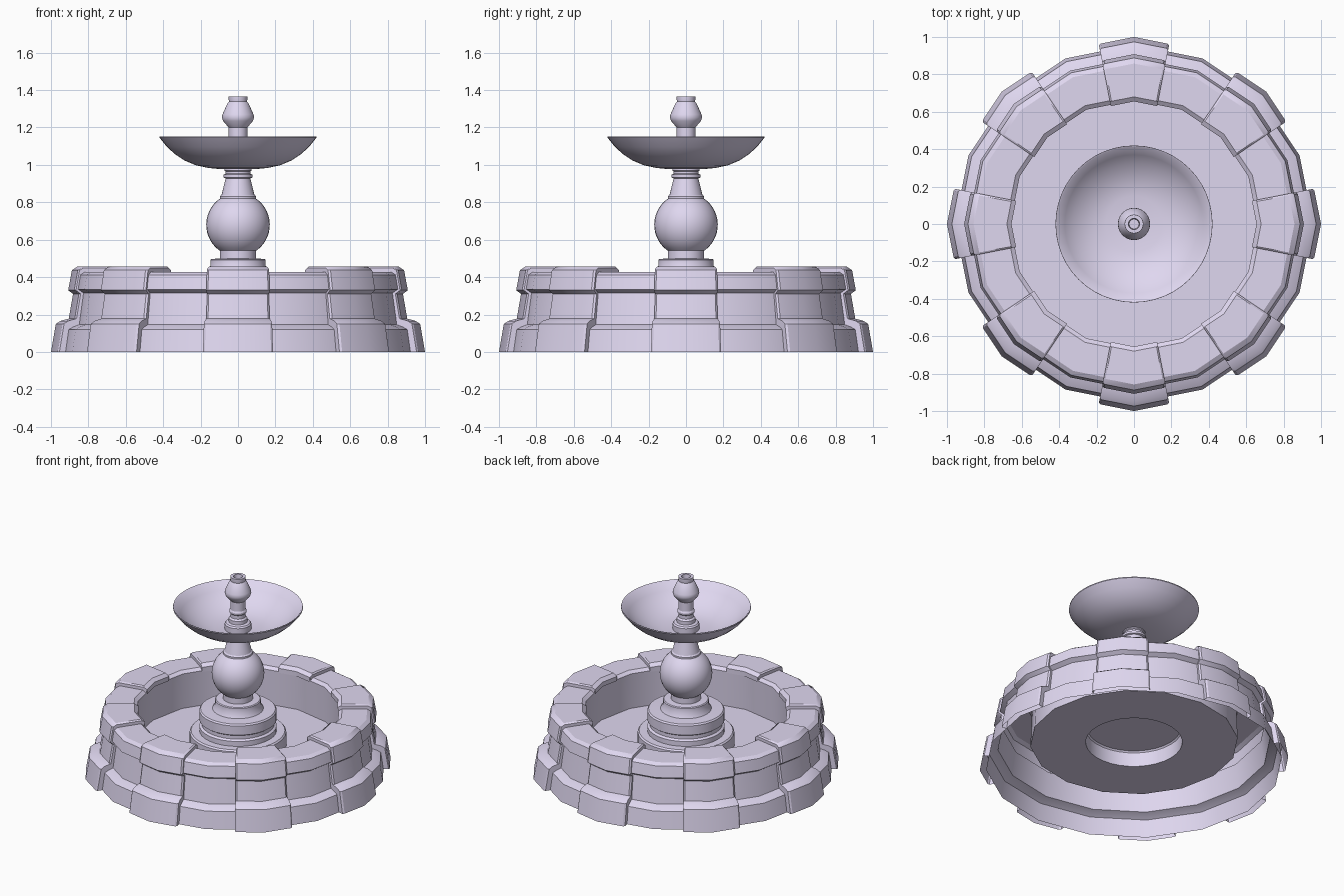
import bpy, bmesh
from math import sin, cos, pi, radians

stone = bpy.data.materials.new("lilac_stone")
stone.diffuse_color = (0.74, 0.68, 0.87, 1)


def finish(name, bm, smooth_angle):
    bmesh.ops.remove_doubles(bm, verts=bm.verts, dist=0.0002)
    me = bpy.data.meshes.new(name)
    bm.to_mesh(me)
    bm.free()
    me.materials.append(stone)
    ob = bpy.data.objects.new(name, me)
    bpy.context.collection.objects.link(ob)
    bpy.ops.object.select_all(action='DESELECT')
    ob.select_set(True)
    bpy.context.view_layer.objects.active = ob
    bpy.ops.object.shade_smooth_by_angle(angle=radians(smooth_angle))
    return ob


def bridge(bm, columns, closed):
    """Bridge equal-length (r, z) profiles placed at increasing angles."""
    cols = [[bm.verts.new((r * cos(a), r * sin(a), z)) for r, z in prof]
            for a, prof in columns]
    for c, d in zip(cols, cols[1:] + (cols[:1] if closed else [])):
        for j in range(len(c) - 1):
            bm.faces.new((c[j], d[j], d[j + 1], c[j + 1]))


def lathe(name, profile, segments=32, smooth_angle=30):
    bm = bmesh.new()
    bridge(bm, [(2 * pi * i / segments, profile) for i in range(segments)], True)
    return finish(name, bm, smooth_angle)


# Continuous sixteen-sided basin wall, running in to the basin floor
wall = [(0.958, 0), (0.94, 0.12), (0.915, 0.134), (0.882, 0.146), (0.858, 0.315),
        (0.888, 0.335), (0.875, 0.412), (0.85, 0.428), (0.685, 0.428),
        (0.662, 0.41), (0.672, 0.16), (0.5, 0.16)]
lathe("basin_wall", wall, 16)

# Eight raised piers wrapped over the wall, with narrow bevelled sides
pier = [(1.0, 0), (0.974, 0.15), (0.95, 0.166), (0.905, 0.178), (0.882, 0.31),
        (0.908, 0.33), (0.888, 0.437), (0.858, 0.457), (0.68, 0.457),
        (0.655, 0.437), (0.655, 0.405)]
edge = [(r - 0.008 if z < 0.44 and r > 0.7 else r, z - 0.008 if z > 0.44 else z)
        for r, z in pier]
half, inset = radians(11.1), radians(10.4)


def flat(profile, angle):
    # keep points on the straight side of the sixteen-gon
    k = cos(pi / 16) / cos(pi / 16 - angle)
    return [(r * k, z) for r, z in profile]


bm = bmesh.new()
for i in range(8):
    a = i * pi / 4
    under = flat(wall[:-1], half)
    side, face = flat(edge, half), flat(pier, inset)
    bridge(bm, [(a - half, under), (a - half, side), (a - inset, face), (a, pier),
                (a + inset, face), (a + half, side), (a + half, under[:])], False)
    # drop the inner strips that would run down to the floor
bad = [v for v in bm.verts if abs(v.co.z - 0.16) < 1e-4 and v.co.xy.length < 0.7]
bmesh.ops.delete(bm, geom=bad, context='VERTS')
finish("basin_piers", bm, 30)

# Raised round plinth on the floor, open underneath
lathe("basin_floor", [(0.5, 0.16), (0.312, 0.16), (0.312, 0.26), (0.303, 0.27), (0, 0.27)])

# Stepped pedestal foot
lathe("pedestal_foot", [(0.25, 0.27), (0.25, 0.305), (0.235, 0.315), (0.235, 0.34),
                        (0.25, 0.35), (0.25, 0.415), (0.242, 0.425), (0.165, 0.428),
                        (0.148, 0.46), (0.148, 0.492), (0.142, 0.497), (0.097, 0.5),
                        (0.097, 0.555)])

# Ball
start, end = radians(-54), radians(56)
ball = [(0.17 * cos(start + (end - start) * i / 14),
         0.68 + 0.17 * sin(start + (end - start) * i / 14)) for i in range(15)]
lathe("pedestal_ball", ball)

# Tapered neck with collars
lathe("pedestal_neck", [(0.096, 0.808), (0.096, 0.832), (0.088, 0.84), (0.066, 0.928),
                        (0.077, 0.932), (0.077, 0.948), (0.066, 0.953), (0.066, 0.965),
                        (0.073, 0.97), (0.073, 0.99)])

# Upper bowl, thin shell
lathe("upper_bowl", [(0, 0.976), (0.09, 0.977), (0.16, 0.984), (0.225, 0.998),
                     (0.285, 1.023), (0.335, 1.056), (0.38, 1.096), (0.42, 1.146),
                     (0.419, 1.153), (0.411, 1.15), (0.37, 1.102), (0.325, 1.065),
                     (0.275, 1.034), (0.215, 1.009), (0.15, 0.996), (0, 0.991)], 48, 40)

# Finial spout with an open top
lathe("finial_spout", [(0.086, 0.99), (0.086, 1.032), (0.078, 1.042), (0.06, 1.047),
                       (0.06, 1.072), (0.048, 1.082), (0.048, 1.107), (0.056, 1.115),
                       (0.056, 1.127), (0.05, 1.137), (0.05, 1.2), (0.08, 1.235),
                       (0.086, 1.253), (0.083, 1.27), (0.056, 1.33), (0.048, 1.338),
                       (0.05, 1.35), (0.05, 1.367), (0.03, 1.367), (0.026, 1.315),
                       (0, 1.315)])
